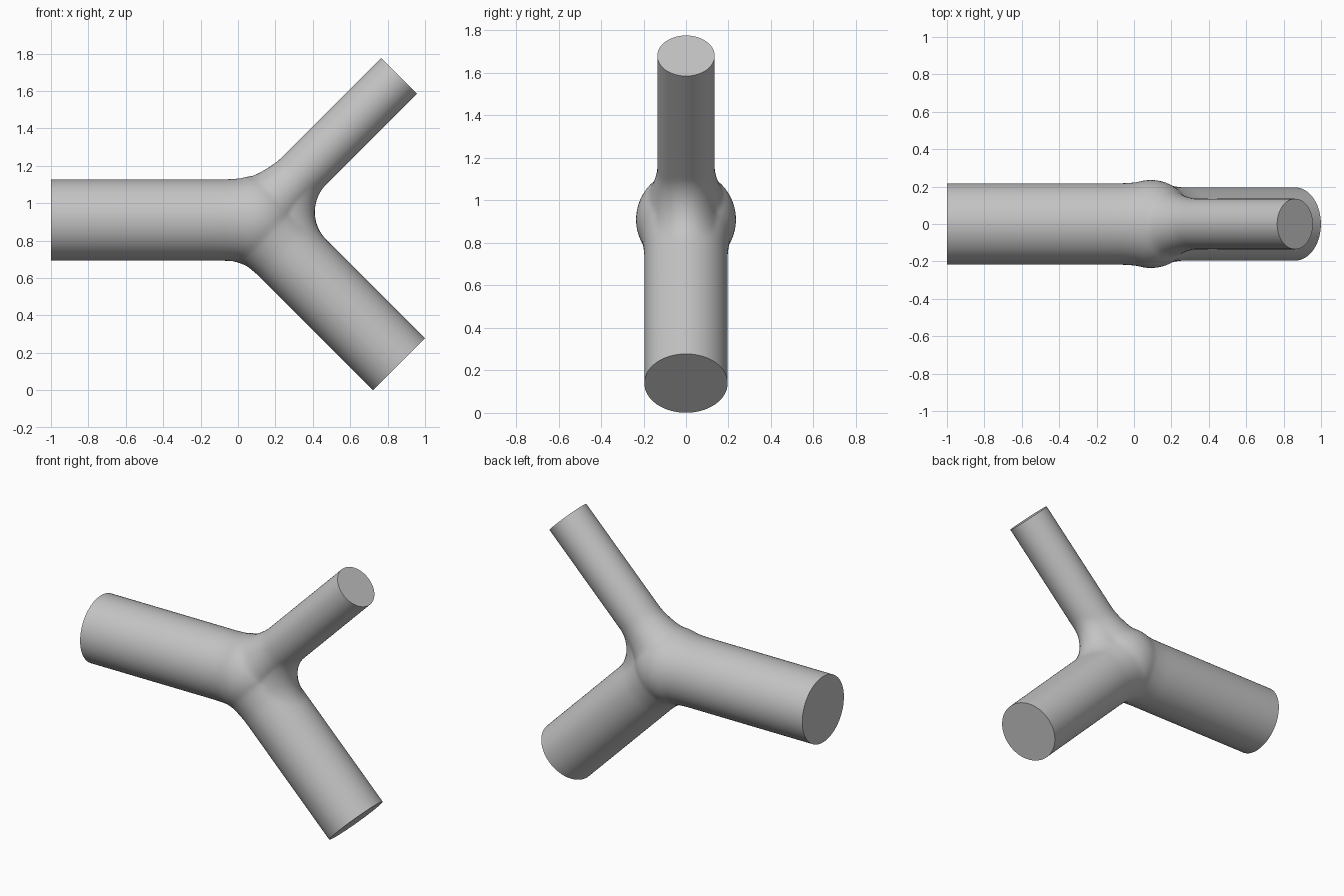
import bpy, bmesh, math
from mathutils import Vector
from itertools import combinations

cube = bpy.data.objects.get("Cube")
if cube:
    bpy.data.objects.remove(cube, do_unlink=True)

CENTRE = Vector((0.09, 0, 0.91))
LENGTH = 1.09
BALL = 0.235      # radius of the junction ball
FILLET = 0.21     # radius of the blends between pipes
SIDES, ROWS, BLEND_END = 72, 24, 0.5


def heading(degrees):
    a = math.radians(degrees)
    return Vector((math.cos(a), 0, math.sin(a)))


# Pipe axis, radius, and the bisecting angles shared with its neighbours
PIPES = [(180, 0.217, 247.5, 112.5),
         (45, 0.135, 112.5, 0),
         (-45, 0.196, 0, 247.5)]
AXES = [(heading(p[0]), p[1]) for p in PIPES]
SIDE = Vector((0, 1, 0))


def surface(p):
    """Distance to the filleted union of the pipes and the ball."""
    parts = [(p.length - BALL, p.normalized())]
    for axis, radius in AXES:
        off = p - axis * max(p.dot(axis), 0)
        parts.append((off.length - radius, off.normalized()))
    best = min(d for d, n in parts)
    for (a, na), (b, nb) in combinations(parts, 2):
        r = FILLET * min(max(1 - na.dot(nb), 0), 1)
        if a < r and b < r:
            best = min(best, max(r, min(a, b)) - math.hypot(r - a, r - b))
    return best


def cast(direction):
    """Point where a ray from the junction centre leaves the surface."""
    d = direction.normalized()
    low, high = 0.05, 0.9
    for _ in range(22):
        mid = (low + high) / 2
        if surface(d * mid) < 0:
            low = mid
        else:
            high = mid
    return d * low


# Each pipe: blended rows from the shared seam, then a straight run and a cap
bm = bmesh.new()
for angle, radius, ccw, cw in PIPES:
    axis, across = heading(angle), heading(angle + 90)
    columns = []
    for i in range(SIDES):
        t = math.tau * i / SIDES
        c, s = math.cos(t), math.sin(t)
        seam = cast(heading(ccw if c > 0 else cw) * abs(c) + SIDE * s)
        rim = (across * c + SIDE * s) * radius
        far = rim + axis * BLEND_END
        points = [seam]
        points += [cast(seam.lerp(far, k / ROWS)) for k in range(1, ROWS)]
        points += [far, rim + axis * LENGTH]
        columns.append([bm.verts.new(p + CENTRE) for p in points])
    for i in range(SIDES):
        a, b = columns[i - 1], columns[i]
        for k in range(len(a) - 1):
            bm.faces.new((a[k], b[k], b[k + 1], a[k + 1]))
    bm.faces.new([col[-1] for col in columns])

bmesh.ops.remove_doubles(bm, verts=bm.verts, dist=0.0005)
bmesh.ops.recalc_face_normals(bm, faces=bm.faces)
mesh = bpy.data.meshes.new("pipe_junction")
bm.to_mesh(mesh)
bm.free()

# Plain grey finish
grey = bpy.data.materials.new("light grey")
grey.use_nodes = True
colour = (0.55, 0.55, 0.55, 1)
grey.diffuse_color = colour
grey.node_tree.nodes["Principled BSDF"].inputs["Base Color"].default_value = colour
mesh.materials.append(grey)

junction = bpy.data.objects.new("pipe_junction", mesh)
bpy.context.collection.objects.link(junction)
bpy.ops.object.select_all(action='DESELECT')
junction.select_set(True)
bpy.context.view_layer.objects.active = junction
bpy.ops.object.shade_smooth_by_angle(angle=math.radians(40))
